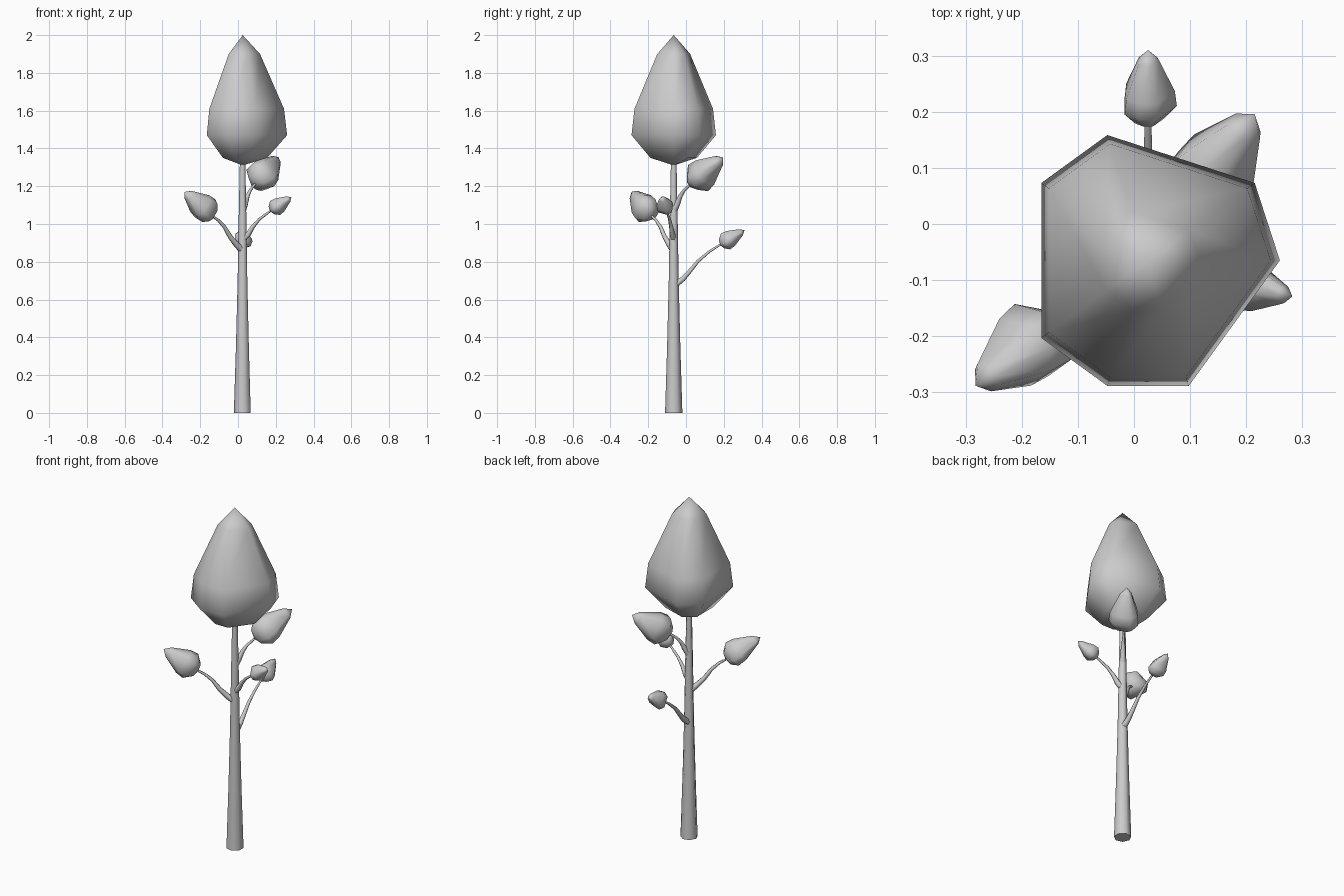
import bpy, bmesh, math
from mathutils import Vector, Matrix

if "Cube" in bpy.data.objects:
    bpy.data.objects.remove(bpy.data.objects["Cube"])

CX, CY = 0.025, -0.065                      # trunk axis
HEPT = [math.radians(a) for a in (0, 36, 108, 144, 216, 252, 288)]
# crown profile: radius factor, height above its base (full size)
PROFILE = [(0.55, 0.04), (1.0, 0.16), (0.93, 0.30), (0.39, 0.59)]
RADIUS, LENGTH = 0.235, 0.69


def finish(name, bm, angle):
    bmesh.ops.recalc_face_normals(bm, faces=bm.faces)
    me = bpy.data.meshes.new(name)
    bm.to_mesh(me)
    bm.free()
    ob = bpy.data.objects.new(name, me)
    bpy.context.collection.objects.link(ob)
    bpy.ops.object.select_all(action='DESELECT')
    ob.select_set(True)
    bpy.context.view_layer.objects.active = ob
    bpy.ops.object.shade_smooth_by_angle(angle=math.radians(angle))
    return ob


def bridge(bm, a, b):
    n = len(a)
    for i in range(n):
        bm.faces.new((a[i], a[(i + 1) % n], b[(i + 1) % n], b[i]))


def bud(name, matrix, length):
    """Pointed seven-sided foliage, base at the matrix origin, tip along its z."""
    s = length / LENGTH
    bm = bmesh.new()
    rings = [[bm.verts.new(matrix @ Vector((RADIUS * r * s * math.cos(a),
                                            RADIUS * r * s * math.sin(a), z * s)))
              for a in HEPT] for r, z in PROFILE]
    for a, b in zip(rings, rings[1:]):
        bridge(bm, a, b)
    for ring, z in ((rings[0], 0), (rings[-1], length)):
        pole = bm.verts.new(matrix @ Vector((0, 0, z)))
        for i in range(7):
            bm.faces.new((ring[i], ring[(i + 1) % 7], pole))
    return finish(name, bm, 75)


def tube(name, points, radii, sides):
    """Tapered tube through points."""
    bm = bmesh.new()
    rings = []
    for i, p in enumerate(points):
        d = points[min(i + 1, len(points) - 1)] - points[max(i - 1, 0)]
        rot = d.to_track_quat('Z', 'Y')
        rings.append([bm.verts.new(p + rot @ Vector((
            radii[i] * math.cos(2 * math.pi * k / sides),
            radii[i] * math.sin(2 * math.pi * k / sides), 0))) for k in range(sides)])
    for a, b in zip(rings, rings[1:]):
        bridge(bm, a, b)
    bm.faces.new(rings[0])
    bm.faces.new(rings[-1])
    return finish(name, bm, 65)


# trunk and main crown
tube("trunk", [Vector((CX, CY, z)) for z in (0, 0.35, 0.7, 1.05, 1.34)],
     [0.047, 0.036, 0.027, 0.021, 0.015], 7)
bud("crown", Matrix.Translation((CX, CY, 1.31)), LENGTH)

# side branches: azimuth, path as (distance from trunk, height), bud tip
BRANCHES = [
    (216, [(0, .86), (.04, .89), (.08, .93), (.12, .985), (.16, 1.02), (.195, 1.04)], (.38, 1.17)),
    (90, [(.01, .68), (.05, .71), (.085, .75), (.13, .805), (.19, .855), (.245, .89)], (.375, .967)),
    (54, [(0, 1.07), (.025, 1.11), (.045, 1.15), (.07, 1.18), (.11, 1.21)], (.323, 1.353)),
    (-14, [(0, .92), (.03, .945), (.055, .985), (.09, 1.025), (.15, 1.068)], (.265, 1.142)),
]
for n, (az, path, tip) in enumerate(BRANCHES, 1):
    a = math.radians(az)
    pts = [Vector((CX + d * math.cos(a), CY + d * math.sin(a), z)) for d, z in path]
    last = len(pts) - 1
    tube(f"branch_{n}", pts, [0.006 + 0.013 * (1 - i / last) ** 1.3 for i in range(last + 1)], 6)
    dx, dz = tip[0] - path[-1][0], tip[1] - path[-1][1]
    m = (Matrix.Translation(pts[-1]) @ Matrix.Rotation(a - math.pi / 2, 4, 'Z')
         @ Matrix.Rotation(-math.atan2(dx, dz), 4, 'X'))
    bud(f"branch_foliage_{n}", m, math.hypot(dx, dz))
